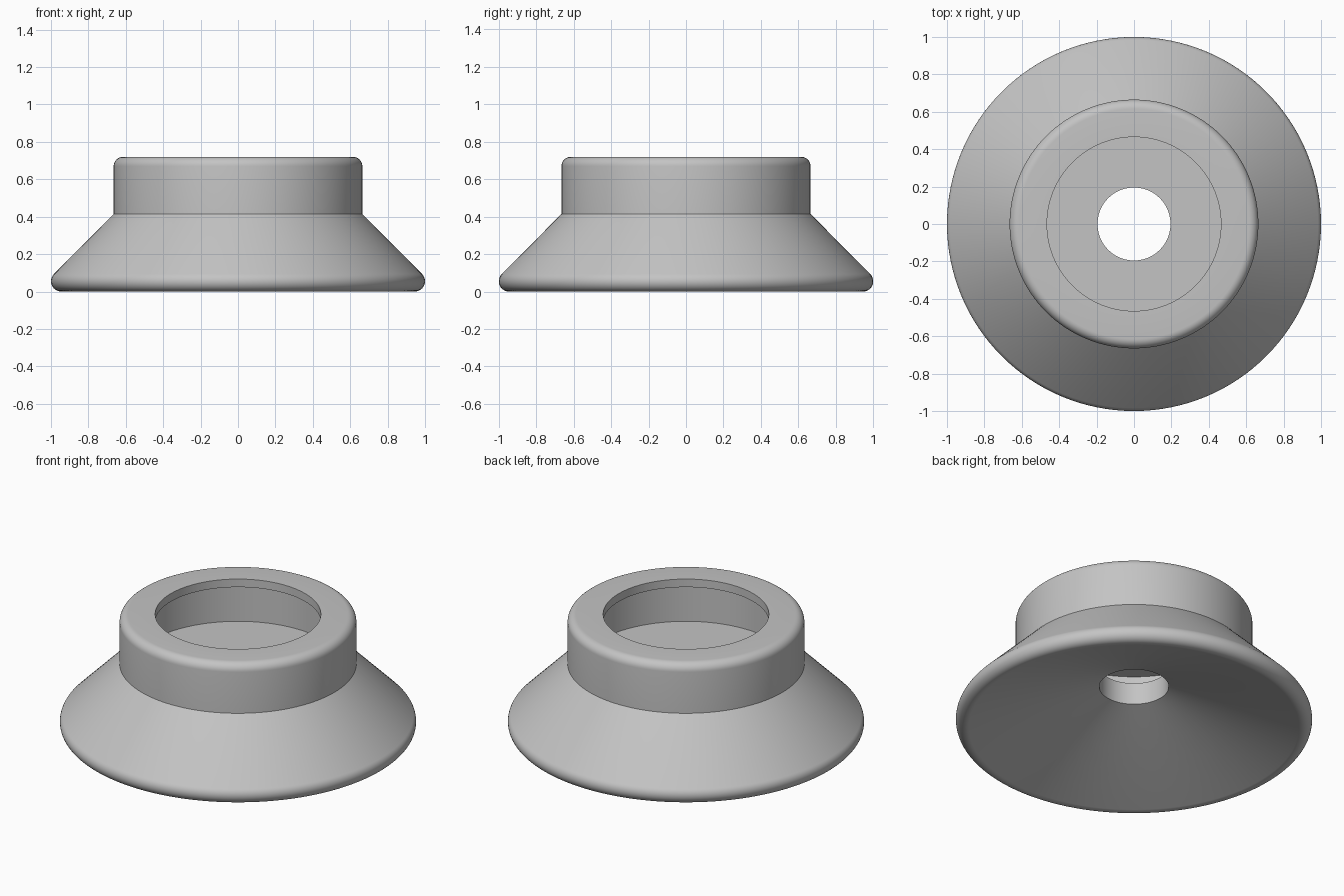
import bpy, bmesh
from math import sin, cos, radians, tau

SEGMENTS = 128

old = bpy.data.objects.get("Cube")
if old:
    bpy.data.objects.remove(old, do_unlink=True)


def make_material(name, rgb):
    mat = bpy.data.materials.new(name)
    mat.use_nodes = True
    color = (*rgb, 1.0)
    mat.diffuse_color = color
    mat.node_tree.nodes["Principled BSDF"].inputs["Base Color"].default_value = color
    return mat


def arc(cx, cz, radius, start, end, steps):
    """Points of a fillet, angles in degrees."""
    angles = [radians(start + (end - start) * i / steps) for i in range(steps + 1)]
    return [(cx + radius * cos(a), cz + radius * sin(a)) for a in angles]


def lathe(name, profile, mat):
    """Revolve a closed (radius, height) profile around z."""
    bm = bmesh.new()
    verts = [bm.verts.new((r, 0, z)) for r, z in profile]
    edges = [bm.edges.new((v, verts[i - 1])) for i, v in enumerate(verts)]
    bmesh.ops.spin(bm, geom=verts + edges, cent=(0, 0, 0), axis=(0, 0, 1),
                   angle=tau, steps=SEGMENTS, use_merge=True)
    bmesh.ops.remove_doubles(bm, verts=bm.verts[:], dist=0.0001)
    bmesh.ops.recalc_face_normals(bm, faces=bm.faces[:])
    mesh = bpy.data.meshes.new(name)
    bm.to_mesh(mesh)
    bm.free()
    mesh.materials.append(mat)
    obj = bpy.data.objects.new(name, mesh)
    bpy.context.collection.objects.link(obj)
    bpy.ops.object.select_all(action="DESELECT")
    obj.select_set(True)
    bpy.context.view_layer.objects.active = obj
    bpy.ops.object.shade_smooth_by_angle(angle=radians(30))
    return obj


grey = make_material("light grey", (0.55, 0.55, 0.55))

# Flared skirt with rounded rim and hollow underside
skirt = [(0.665, 0.415)] + arc(0.945, 0.055, 0.055, 45, -110, 16) + [(0.195, 0.265)]
# Central bore and floor of the socket
floor = [(0.195, 0.40), (0.59, 0.40)]
# Undercut socket with an inward lip, then the rounded collar
collar = [(0.59, 0.67), (0.465, 0.67), (0.465, 0.72)] + arc(0.615, 0.67, 0.05, 90, 0, 8)

lathe("suction_cup", skirt + floor + collar, grey)
